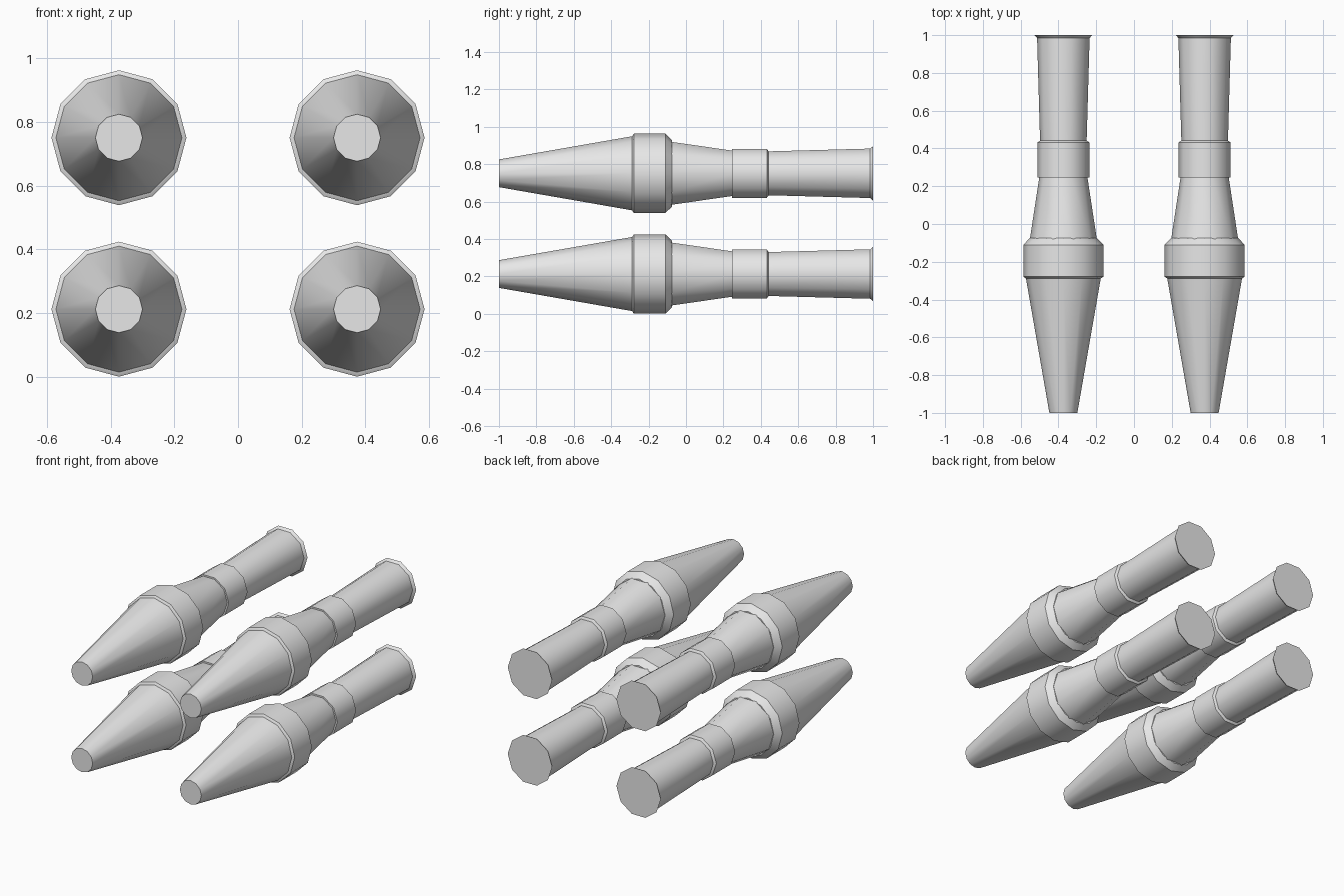
import bpy, bmesh, math

cube = bpy.data.objects.get("Cube")
if cube:
    bpy.data.objects.remove(cube, do_unlink=True)

# Single plain grey material
grey = bpy.data.materials.new("plain grey")
grey.use_nodes = True
grey.diffuse_color = (0.8, 0.8, 0.8, 1)
grey.node_tree.nodes["Principled BSDF"].inputs["Base Color"].default_value = (0.8, 0.8, 0.8, 1)


def lathe(name, profile, sides):
    """Closed solid turned around the y axis from (y, radius) pairs."""
    bm = bmesh.new()
    rings = []
    for y, r in profile:
        angles = [2 * math.pi * i / sides for i in range(sides)]
        rings.append([bm.verts.new((r * math.cos(a), y, r * math.sin(a))) for a in angles])
    for a, b in zip(rings, rings[1:]):
        for i in range(sides):
            j = (i + 1) % sides
            bm.faces.new((a[i], a[j], b[j], b[i]))
    bm.faces.new(rings[0])
    bm.faces.new(rings[-1])
    bmesh.ops.recalc_face_normals(bm, faces=bm.faces)
    mesh = bpy.data.meshes.new(name)
    bm.to_mesh(mesh)
    bm.free()
    mesh.materials.append(grey)
    mesh.shade_smooth()
    mesh.set_sharp_from_angle(angle=math.radians(40))
    return mesh


# Tapered nose, twelve sided
nose = lathe("nose", [(-1.0, 0.074), (-0.288, 0.198)], 12)

# Wide collar with a small front lip and a sloping back shoulder
collar = lathe("collar", [(-0.288, 0.198), (-0.279, 0.212),
                          (-0.11, 0.212), (-0.075, 0.178)], 12)

# Ten sided rear sections
rear_cone = lathe("rear_cone", [(-0.085, 0.178), (0.25, 0.127)], 10)
ring = lathe("ring", [(0.247, 0.1375), (0.432, 0.1375), (0.442, 0.123)], 10)
tail_tube = lathe("tail_tube", [(0.43, 0.123), (0.985, 0.139)], 10)
tail_flange = lathe("tail_flange", [(0.985, 0.139), (1.0, 0.153)], 10)

# Four identical bodies, two per side
for side, x in (("left", 0.374), ("right", -0.374)):
    for level, z in (("lower", 0.2125), ("upper", 0.751)):
        for mesh in (nose, collar, rear_cone, ring, tail_tube, tail_flange):
            obj = bpy.data.objects.new(f"{level}_{side}_{mesh.name}", mesh)
            obj.location = (x, 0, z)
            bpy.context.collection.objects.link(obj)
